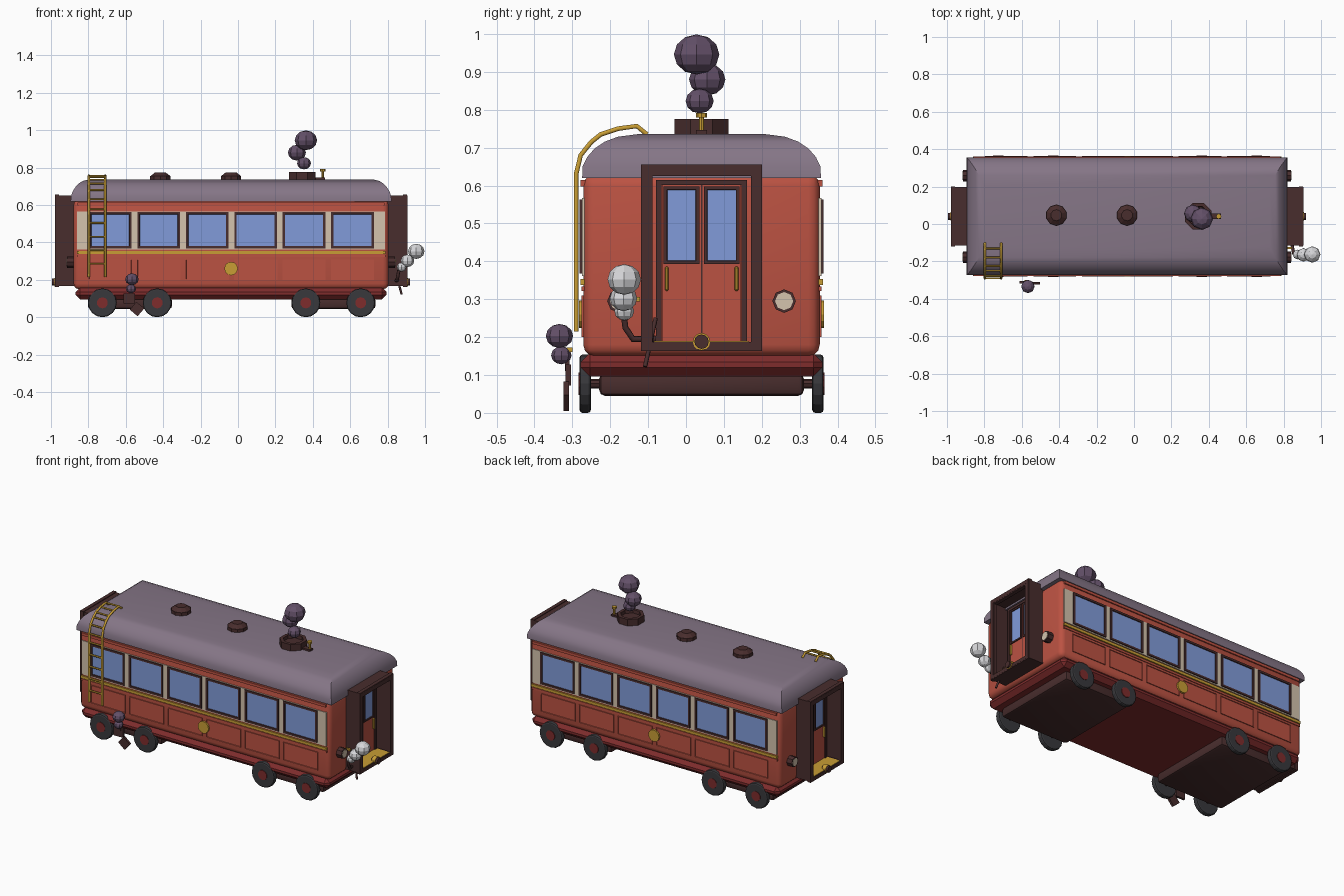
import bpy, bmesh, math
from mathutils import Matrix, Vector

if "Cube" in bpy.data.objects:
    bpy.data.objects.remove(bpy.data.objects["Cube"])

CX, CY = -0.037, 0.041          # centre of the carriage
HL, HW = 0.842, 0.312           # half length and half width of the body


def material(name, r, g, b):
    m = bpy.data.materials.new(name)
    m.use_nodes = True
    m.diffuse_color = (r, g, b, 1)
    m.node_tree.nodes["Principled BSDF"].inputs["Base Color"].default_value = (r, g, b, 1)
    return m


RED = material("brick red", 0.50, 0.085, 0.055)
DARK_RED = material("dark red", 0.21, 0.025, 0.025)
ROOF = material("mauve grey", 0.235, 0.18, 0.24)
BROWN = material("dark brown", 0.065, 0.026, 0.026)
GOLD = material("brass", 0.58, 0.34, 0.035)
CREAM = material("cream", 0.66, 0.55, 0.42)
GLASS = material("window blue", 0.22, 0.33, 0.70)
TYRE = material("charcoal", 0.04, 0.04, 0.045)
STEAM = material("steam white", 0.68, 0.68, 0.70)
SMOKE = material("smoke purple", 0.125, 0.08, 0.14)


def finish(name, bm, *mats, smooth=False):
    bmesh.ops.recalc_face_normals(bm, faces=bm.faces)
    mesh = bpy.data.meshes.new(name)
    bm.to_mesh(mesh)
    bm.free()
    obj = bpy.data.objects.new(name, mesh)
    bpy.context.collection.objects.link(obj)
    for m in mats:
        mesh.materials.append(m)
    if smooth:
        bpy.ops.object.select_all(action='DESELECT')
        obj.select_set(True)
        bpy.context.view_layer.objects.active = obj
        bpy.ops.object.shade_smooth_by_angle(angle=math.radians(35))
    return obj


def cube_mesh(center, size, tilt=0):
    bm = bmesh.new()
    matrix = Matrix.Translation(center) @ Matrix.Rotation(tilt, 4, 'Y') @ Matrix.Diagonal((*size, 1))
    bmesh.ops.create_cube(bm, size=1, matrix=matrix)
    return bm


def box(name, center, size, mat, bevel=0, segments=1, tilt=0):
    bm = cube_mesh(center, size, tilt)
    if bevel:
        bmesh.ops.bevel(bm, geom=bm.edges[:], offset=bevel, segments=segments,
                        profile=0.5, affect='EDGES')
    return finish(name, bm, mat, smooth=segments > 1)


def pane(name, center, size, normal, rim, depth, outer, inner):
    """Box whose outward face has a rim around a sunken panel."""
    bm = cube_mesh(center, size)
    bm.normal_update()
    face = max(bm.faces, key=lambda f: f.normal.dot(Vector(normal)))
    bmesh.ops.inset_individual(bm, faces=[face], thickness=rim)
    bmesh.ops.inset_individual(bm, faces=[face], thickness=0.0015, depth=-depth)
    face.material_index = 1
    return finish(name, bm, outer, inner)


def cyl(name, center, radius, depth, axis, mat, sides=16, top=None, bevel=0):
    bm = bmesh.new()
    turn = {'X': Matrix.Rotation(math.pi / 2, 4, 'Y'),
            'Y': Matrix.Rotation(math.pi / 2, 4, 'X'), 'Z': Matrix()}[axis]
    bmesh.ops.create_cone(bm, cap_ends=True, segments=sides, radius1=radius,
                          radius2=radius if top is None else top, depth=depth,
                          matrix=Matrix.Translation(center) @ turn)
    if bevel:
        rims = [e for e in bm.edges if any(len(f.verts) > 4 for f in e.link_faces)]
        bmesh.ops.bevel(bm, geom=rims, offset=bevel, segments=2, profile=0.5, affect='EDGES')
    return finish(name, bm, mat)


def ball(name, center, radius, mat, squash=0.92):
    bm = bmesh.new()
    bmesh.ops.create_uvsphere(bm, u_segments=8, v_segments=6, radius=radius,
                              matrix=Matrix.Translation(center) @ Matrix.Diagonal((1, 1, squash, 1)))
    return finish(name, bm, mat)


def rod(name, points, radius, mat):
    curve = bpy.data.curves.new(name, 'CURVE')
    curve.dimensions = '3D'
    curve.bevel_depth, curve.bevel_resolution, curve.use_fill_caps = radius, 1, True
    spline = curve.splines.new('POLY')
    spline.points.add(len(points) - 1)
    for p, co in zip(spline.points, points):
        p.co = (*co, 1)
    curve.materials.append(mat)
    obj = bpy.data.objects.new(name, curve)
    bpy.context.collection.objects.link(obj)


# Body shell, underframe and bogies
box("body", (CX, CY, 0.39), (2 * HL, 2 * HW, 0.48), RED, 0.03, 3)
box("underframe", (CX, CY, 0.127), (2 * HL - 0.02, 2 * HW + 0.014, 0.062), DARK_RED, 0.024, 1)
for x in (-0.578, 0.51):
    box("bogie", (x, CY, 0.075), (0.45, 0.54, 0.06), BROWN, 0.015, 2)

# Roof: stacked rectangles drawn in towards the top
bm = bmesh.new()
rings = []
for z, dx, dy in ((0.62, 0, 0), (0.65, 0.003, 0.001), (0.675, 0.012, 0.013), (0.698, 0.027, 0.033),
                  (0.716, 0.045, 0.06), (0.729, 0.066, 0.095), (0.736, 0.095, 0.15)):
    a, b = HL + 0.016 - dx, HW + 0.003 - dy
    rings.append([bm.verts.new((CX + sx * a, CY + sy * b, z))
                  for sx, sy in ((-1, -1), (1, -1), (1, 1), (-1, 1))])
for low, high in zip(rings, rings[1:]):
    for i in range(4):
        j = (i + 1) % 4
        bm.faces.new((low[i], low[j], high[j], high[i]))
bm.faces.new(rings[0])
bm.faces.new(rings[-1])
finish("roof", bm, ROOF, smooth=True)

# Long sides
for s in (-1, 1):
    wall = CY + s * HW
    out = (0, s, 0)
    box("cream_band", (CX, wall, 0.464), (1.645, 0.008, 0.205), CREAM)
    box("brass_stripe", (CX, wall, 0.346), (1.65, 0.016, 0.016), GOLD)
    box("cornice", (CX, wall, 0.606), (1.64, 0.014, 0.016), RED)
    box("waist_rail", (CX, wall, 0.328), (1.65, 0.01, 0.012), RED)
    for i in range(6):
        x = -0.683 + 0.259 * i
        pane("side_window", (x, wall, 0.466), (0.228, 0.02, 0.195), out, 0.017, 0.005, BROWN, GLASS)
        pane("side_panel", (x, wall, 0.255), (0.232, 0.01, 0.11), out, 0.005, 0.004, RED, RED)
    cyl("side_medallion", (CX, wall + s * 0.004, 0.26), 0.036, 0.014, 'Y', GOLD, 12)
    # Wheels
    for x in (-0.725, -0.432, 0.363, 0.656):
        y = CY + s * 0.307
        cyl("wheel", (x, y, 0.077), 0.077, 0.03, 'Y', TYRE, 16, bevel=0.008)
        cyl("wheel_hub", (x, y + s * 0.003, 0.077), 0.03, 0.03, 'Y', DARK_RED, 10)
        cyl("axle", (x, CY + s * 0.15, 0.077), 0.012, 0.3, 'Y', BROWN, 8)

# Both ends: gangway, double door, lamps and coupler
for s in (-1, 1):
    wall = CX + s * HL
    out = (s, 0, 0)
    for x, depth, t, grow in ((wall + s * 0.045, 0.11, 0.02, -0.004), (wall + s * 0.088, 0.022, 0.03, 0)):
        w, low, high = 0.16 + grow, 0.163 - grow, 0.655 + grow
        for side in (-1, 1):
            box("gangway_side", (x, CY + side * (w - t / 2), (low + high) / 2), (depth, t, high - low), BROWN)
        box("gangway_top", (x, CY, high - t / 2), (depth, 2 * w, t), BROWN)
        box("gangway_sill", (x, CY, low + 0.01), (depth, 2 * w, 0.02), BROWN)
    box("gangway_floor", (wall + s * 0.05, CY, 0.187), (0.095, 0.25, 0.006), GOLD)
    # Door surround and leaves
    for side in (-1, 1):
        box("door_jamb", (wall, CY + side * 0.113, 0.395), (0.026, 0.014, 0.43), BROWN)
        y = CY + side * 0.053
        box("door_leaf", (wall, y, 0.395), (0.014, 0.102, 0.42), RED)
        pane("door_window", (wall + s * 0.003, y, 0.495), (0.02, 0.094, 0.205), out, 0.012, 0.005, BROWN, GLASS)
        box("door_handle", (wall + s * 0.015, CY + side * 0.092, 0.354), (0.014, 0.01, 0.064), GOLD, 0.003)
        # Lamps
        cyl("lamp_rim", (wall + s * 0.012, CY + side * 0.218, 0.295), 0.031, 0.045, 'X', BROWN, 8)
        cyl("lamp_lens", (wall + s * 0.016, CY + side * 0.218, 0.295), 0.024, 0.042, 'X', CREAM, 8)
    box("door_gap", (wall + s * 0.004, CY, 0.395), (0.008, 0.004, 0.42), BROWN)
    box("door_lintel", (wall, CY, 0.608), (0.026, 0.24, 0.014), BROWN)
    # Coupler
    cyl("coupler_ring", (wall + s * 0.092, CY, 0.188), 0.023, 0.022, 'X', GOLD, 12)
    cyl("coupler", (wall + s * 0.095, CY, 0.188), 0.019, 0.04, 'X', BROWN, 12)

# Roof vents
for x in (-0.415, CX):
    cyl("vent_base", (x, 0.047, 0.744), 0.057, 0.022, 'Z', BROWN, 10)
    cyl("vent_cap", (x, 0.047, 0.764), 0.057, 0.02, 'Z', BROWN, 10, top=0.03)

# Chimney and whistle
bm = bmesh.new()
bmesh.ops.create_cone(bm, cap_ends=True, segments=8, radius1=0.077, radius2=0.077, depth=0.042,
                      matrix=Matrix.Translation((0.343, CY, 0.755)) @ Matrix.Rotation(math.pi / 8, 4, 'Z'))
lid = max(bm.faces, key=lambda f: f.calc_center_median().z)
bmesh.ops.inset_individual(bm, faces=[lid], thickness=0.02)
bmesh.ops.inset_individual(bm, faces=[lid], thickness=0.002, depth=-0.02)
finish("chimney", bm, BROWN)
box("whistle_base", (0.44, CY, 0.74), (0.05, 0.03, 0.012), BROWN)
cyl("whistle_stem", (0.453, CY, 0.76), 0.007, 0.05, 'Z', GOLD, 8)
cyl("whistle_cap", (0.453, CY, 0.786), 0.014, 0.012, 'Z', GOLD, 8)

# Smoke and steam puffs
for center, radius in (((0.363, 0.028, 0.946), 0.06), ((0.315, 0.056, 0.88), 0.048),
                       ((0.353, 0.036, 0.823), 0.037),
                       ((-0.567, -0.334, 0.203), 0.036), ((-0.572, -0.329, 0.152), 0.027)):
    ball("smoke_puff", center, radius, SMOKE, 0.88)
for center, radius in (((0.953, -0.163, 0.352), 0.044), ((0.906, -0.165, 0.302), 0.036),
                       ((0.875, -0.163, 0.268), 0.026)):
    ball("steam_puff", center, radius, STEAM)

# Steam pipe with its lever on the end wall
rod("steam_pipe", [(0.86, -0.163, 0.25), (0.855, -0.16, 0.225), (0.85, -0.14, 0.195), (0.84, -0.08, 0.195)], 0.009, BROWN)
rod("steam_lever", [(0.875, -0.108, 0.122), (0.84, -0.08, 0.25)], 0.006, BROWN)
box("steam_valve", (0.83, -0.128, 0.3), (0.03, 0.012, 0.012), GOLD)

# Small exhaust beside the front wheels
box("exhaust_stem", (-0.572, -0.313, 0.135), (0.014, 0.012, 0.05), BROWN)
box("exhaust_box", (-0.582, -0.311, 0.1), (0.062, 0.014, 0.055), BROWN)
box("exhaust_foot", (-0.54, -0.316, 0.044), (0.055, 0.014, 0.055), BROWN, tilt=math.radians(40))
box("exhaust_tap", (-0.575, -0.307, 0.167), (0.02, 0.014, 0.012), GOLD)

# Brass ladder curling onto the roof
path = [(-0.29, 0.215), (-0.29, 0.63), (-0.278, 0.68), (-0.25, 0.715),
        (-0.225, 0.735), (-0.18, 0.75), (-0.13, 0.757), (-0.103, 0.735)]
for x in (-0.797, -0.71):
    rod("ladder_rail", [(x, y, z) for y, z in path], 0.007, GOLD)
rungs = [(-0.29, 0.285 + 0.073 * i) for i in range(5)] + path[1:-1]
for y, z in rungs:
    rod("ladder_rung", [(-0.797, y, z), (-0.71, y, z)], 0.005, GOLD)
